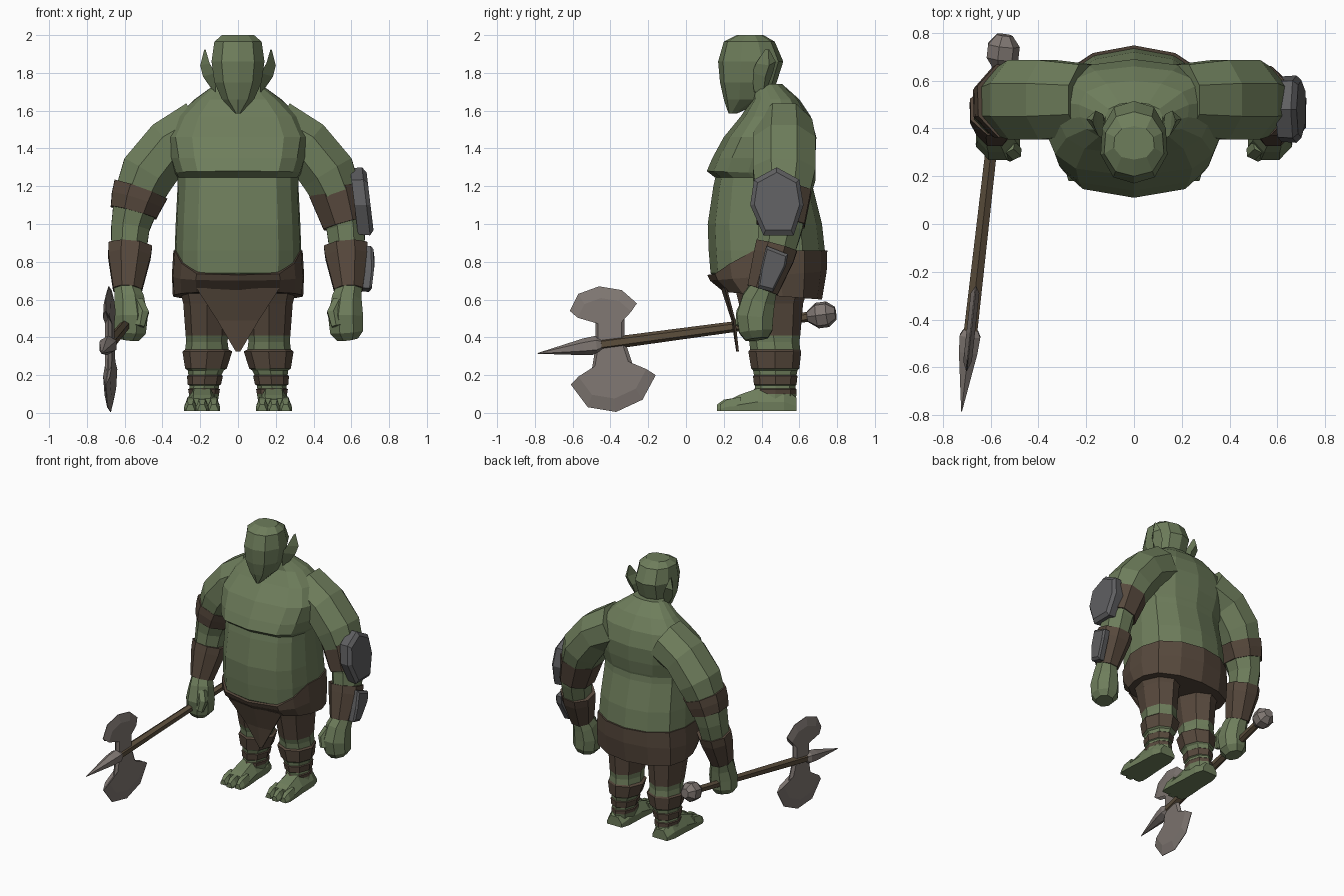
import bpy, bmesh, math
from mathutils import Vector


def material(name, r, g, b):
    m = bpy.data.materials.new(name)
    m.diffuse_color = (r, g, b, 1)
    return m


SKIN = material("green skin", 0.155, 0.205, 0.105)
LEATHER = material("brown leather", 0.095, 0.066, 0.046)
IRON = material("dark iron", 0.115, 0.115, 0.12)
STEEL = material("worn steel", 0.215, 0.185, 0.17)
WOOD = material("handle wood", 0.105, 0.075, 0.045)


def loft(name, rings, mats, seg=None):
    """Skin closed rings of points, cap both ends; seg gives a material per span."""
    bm = bmesh.new()
    vs = [[bm.verts.new(p) for p in r] for r in rings]
    n = len(rings[0])
    for k in range(len(vs) - 1):
        for i in range(n):
            j = (i + 1) % n
            f = bm.faces.new((vs[k][i], vs[k][j], vs[k + 1][j], vs[k + 1][i]))
            f.material_index = seg[k] if seg else 0
    for k, idx in ((0, 0), (-1, -1)):
        f = bm.faces.new(vs[k])
        f.material_index = seg[idx] if seg else 0
    bmesh.ops.recalc_face_normals(bm, faces=bm.faces)
    me = bpy.data.meshes.new(name)
    bm.to_mesh(me)
    bm.free()
    for m in mats:
        me.materials.append(m)
    ob = bpy.data.objects.new(name, me)
    bpy.context.collection.objects.link(ob)
    return ob


# body cross-section, half of it, from front centre to back centre
HALF = [(0, -1), (0.64, -0.87), (0.87, -0.62), (0.98, -0.22), (1, 0.2),
        (0.88, 0.62), (0.5, 0.9), (0, 1)]
BODY = HALF + [(-x, y) for x, y in HALF[-2:0:-1]]
OVAL = [(math.sin(a), -math.cos(a)) for a in (math.tau * i / 8 for i in range(8))]


def ring(z, hw, yf, yb, shape=BODY, x=0):
    cy, ry = (yf + yb) / 2, (yb - yf) / 2
    h = z if callable(z) else (lambda t: z)
    return [(x + hw * u, cy + ry * v, h(v)) for u, v in shape]


def tube(name, path, mats, seg=None, sides=8, s=1):
    """Rings across a path of (x, y, z, r_side, r_depth)."""
    pts = [Vector(p[:3]) for p in path]
    rings = []
    for i, p in enumerate(path):
        t = (pts[min(i + 1, len(pts) - 1)] - pts[max(i - 1, 0)]).normalized()
        u = t.cross(Vector((0, 1, 0)) if abs(t.y) < 0.8 else Vector((0, 0, 1))).normalized()
        v = t.cross(u)
        r = []
        for k in range(sides):
            a = math.tau * (k + 0.5) / sides
            q = pts[i] + u * p[3] * math.cos(a) + v * p[4] * math.sin(a)
            r.append((q.x * s, q.y, q.z))
        rings.append(r)
    return loft(name, rings, mats, seg)


# torso with heavy chest overhanging the belly
loft("torso", [ring(*r) for r in (
    (0.66, .32, .20, .70), (0.74, .332, .13, .735), (0.86, .335, .12, .735),
    (1.0, .33, .115, .72), (1.2, .32, .145, .67), (1.245, .32, .155, .665),
    (lambda v: 1.27 - 0.01 * v, .335, .11, .67), (1.35, .36, .14, .685),
    (1.46, .38, .20, .69), (1.57, .325, .29, .66), (1.66, .23, .35, .60),
    (1.74, .12, .36, .51))], [SKIN])

# hide skirt, dipping at the front, with a hanging flap
loft("skirt", [
    ring(lambda v: 0.64 - 0.02 * (v + 1), .345, .20, .72),
    ring(lambda v: 0.70 + 0.025 * (v + 1), .35, .127, .745),
    ring(lambda v: 0.73 + 0.13 * min(1, max(0, (v + 0.9) / 0.6)), .342, .112, .748),
], [LEATHER])
flap = [[(-.22, .205, .66), (0, .185, .66), (.22, .205, .66)],
        [(-.11, .25, .49), (0, .24, .49), (.11, .25, .49)],
        [(-.012, .268, .325), (0, .266, .325), (.012, .268, .325)]]
loft("loincloth", [r + [(x, y + .012, z) for x, y, z in r[::-1]] for r in flap], [LEATHER])

# head: narrow chin, broad brow
loft("head", [ring(*r, shape=[(0, -1), (.62, -.85), (1, -.3), (.95, .35), (.6, .85), (0, 1),
                             (-.6, .85), (-.95, .35), (-1, -.3), (-.62, -.85)]) for r in (
    (1.585, .015, .225, .27), (1.66, .085, .20, .44), (1.75, .125, .18, .48),
    (1.86, .14, .17, .515), (1.965, .125, .20, .47), (2.0, .085, .27, .41))], [SKIN])


def prism(name, poly, mat, plane, back):
    """Outline in (y, z) domed outwards: plane(y, z) gives outer x, back the depth."""
    cy = sum(p[0] for p in poly) / len(poly)
    cz = sum(p[1] for p in poly) / len(poly)

    def loop(k, d):
        out = []
        for y, z in poly:
            y, z = cy + (y - cy) * k, cz + (z - cz) * k
            out.append((plane(y, z) - d, y, z))
        return out
    return loft(name, [loop(.85, 0), loop(1, .25 * back), loop(.97, back)], [mat])


# wrapped legs: trousers, bare skin and bindings alternate up the shin
LEG = [(.70, .17, .15, .25, .66), (.58, .165, .125, .28, .62), (.41, .165, .112, .32, .605),
       (.375, .165, .11, .335, .60), (.335, .165, .115, .34, .605), (.325, .162, .132, .33, .61),
       (.235, .17, .11, .345, .60), (.225, .17, .095, .355, .59), (.20, .175, .088, .36, .585),
       (.195, .175, .095, .355, .59), (.15, .178, .088, .36, .585), (.145, .178, .078, .365, .58),
       (.13, .18, .078, .365, .58), (.125, .18, .084, .36, .585), (.10, .18, .08, .36, .585),
       (.06, .185, .078, .36, .58)]
LEG_COLOUR = [1, 1, 0, 0, 1, 1, 0, 0, 1, 1, 0, 0, 1, 1, 0]

ARM = [(.20, .52, 1.50, .17, .16), (.36, .52, 1.415, .155, .18), (.475, .52, 1.27, .16, .18),
       (.535, .51, 1.13, .135, .15), (.57, .50, .98, .11, .125), (.578, .475, .86, .10, .11),
       (.585, .41, .65, .075, .085)]
HAND = [(.59, .415, .67, .07, .075), (.575, .385, .60, .085, .095), (.57, .365, .51, .10, .105),
        (.575, .37, .43, .095, .095), (.58, .375, .39, .06, .065)]

for s, side in ((-1, "right"), (1, "left")):
    loft(side + "_leg", [ring(z, hw, yf, yb, OVAL, s * x) for z, x, hw, yf, yb in LEG],
         [SKIN, LEATHER], LEG_COLOUR)

    # foot, running from heel to instep, with three toes
    def slab(y, w, h, x=.19):
        return [(s * (x + a * w), y, z) for a, z in
                ((-1, .01), (1, .01), (1, .45 * h), (.5, h), (-.5, h), (-1, .45 * h))]
    loft(side + "_foot", [slab(.585, .06, .08), slab(.52, .08, .13), slab(.38, .085, .13),
                          slab(.28, .093, .095), slab(.24, .09, .075)], [SKIN])
    for i in (-1, 0, 1):
        x = .19 + i * .062
        tip = .165 + .015 * abs(i)
        loft(side + "_toe", [slab(.29, .03, .085, x), slab(tip + .035, .033, .07, x),
                             slab(tip, .022, .045, x)], [SKIN])

    # ears: swept leaf shapes
    ear = [[(.12, .36, 1.70), (.13, .41, 1.70), (.12, .43, 1.72)],
           [(.12, .35, 1.80), (.185, .42, 1.78), (.13, .46, 1.80)],
           [(.15, .37, 1.85), (.20, .44, 1.84), (.16, .475, 1.86)],
           [(.172, .42, 1.925), (.178, .435, 1.925), (.172, .44, 1.925)]]
    loft(side + "_ear", [[(s * x, y, z) for x, y, z in r] for r in ear], [SKIN])

    # arms, bracers and fists
    tube(side + "_arm", ARM, [SKIN], s=s)
    tube(side + "_bracer", [(.57, .48, .885, .125, .12), (.575, .465, .83, .122, .117),
                            (.585, .405, .65, .082, .09)], [LEATHER], s=s)
    tube(side + "_fist", HAND, [SKIN], s=s)
    tube(side + "_thumb", [(.53, .33, .59, .035, .035), (.505, .30, .53, .038, .035),
                           (.52, .285, .46, .028, .025)], [SKIN], sides=6, s=s)

# arm band on one side, longer sleeve with iron plates on the other
tube("arm_band", [(.515, .515, 1.18, .16, .165), (.535, .51, 1.125, .15, .16),
                  (.553, .505, 1.06, .135, .145)], [LEATHER], s=-1)
tube("arm_sleeve", [(.515, .515, 1.18, .153, .16), (.565, .50, 1.0, .125, .138)], [LEATHER])
prism("elbow_plate", [(.48, 1.30), (.60, 1.235), (.622, 1.10), (.57, .94), (.41, .94),
                      (.34, 1.10), (.36, 1.235)], IRON,
      lambda y, z: .68 + .12 * (1.28 - z), .085)
prism("bracer_plate", [(.425, .885), (.54, .84), (.53, .78), (.46, .64), (.38, .66), (.395, .76)],
      IRON, lambda y, z: .725 - .12 * abs(z - .80), .05)

# two-bladed axe lying forward through the fist
A, B = Vector((-.55, .73, .52)), Vector((-.69, -.50, .355))


def along(t, r):
    return (*A.lerp(B, t), r, r)


tube("axe_handle", [along(0, .026), along(.35, .028), along(1, .033)], [WOOD], sides=6)
tube("axe_pommel", [along(-.05, .035), along(-.015, .07), along(.03, .07), along(.07, .03)],
     [STEEL], sides=7)
tube("axe_spike", [along(.955, .035), along(.975, .05), along(1.03, .045), (-.722, -.785, .315, .002, .002)],
     [STEEL], sides=6)
BLADE = [(-.48, .40), (-.48, .50), (-.615, .54), (-.57, .63), (-.46, .67), (-.34, .65),
         (-.26, .58), (-.325, .51), (-.325, .40), (-.31, .34), (-.28, .25), (-.16, .20),
         (-.23, .07), (-.37, .005), (-.52, .03), (-.61, .15), (-.50, .22), (-.48, .34)]


def blade_loop(k, d):
    out = []
    for y, z in BLADE:
        y, z = -.41 + (y + .41) * k, .36 + (z - .36) * k
        out.append((-.68 + .11 * (y + .42) + d, y, z))
    return out


loft("axe_blade", [blade_loop(.8, -.018), blade_loop(1, -.002), blade_loop(1, .002),
                   blade_loop(.8, .018)], [STEEL])
